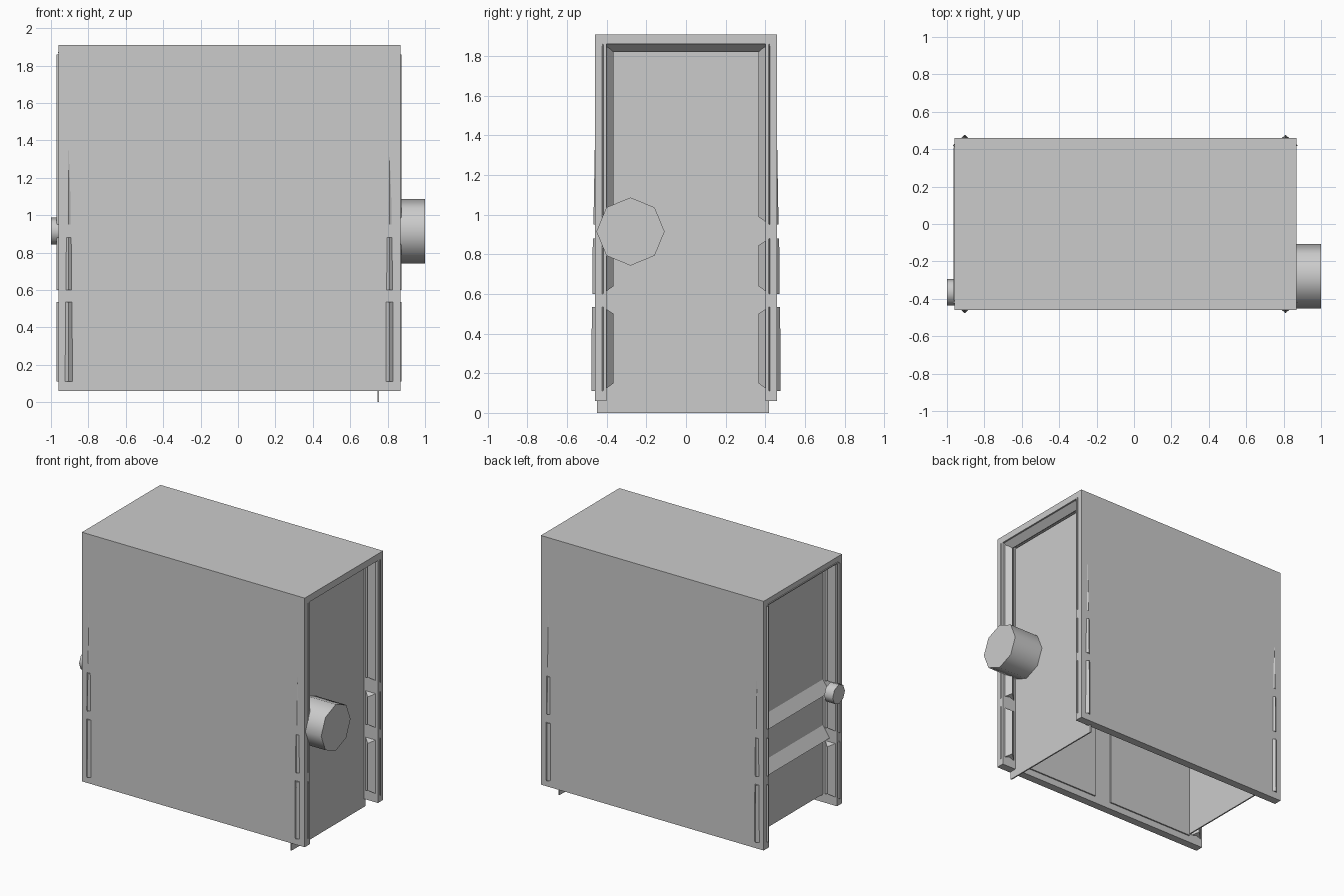
import bpy, bmesh, math

if "Cube" in bpy.data.objects:
    bpy.data.objects.remove(bpy.data.objects["Cube"])

CX = -0.045  # centre of the casing along x


def add_mesh(name, bm):
    bmesh.ops.recalc_face_normals(bm, faces=bm.faces)
    me = bpy.data.meshes.new(name)
    bm.to_mesh(me)
    bm.free()
    ob = bpy.data.objects.new(name, me)
    bpy.context.collection.objects.link(ob)
    return ob


def box(name, x, y, z):
    bm = bmesh.new()
    bmesh.ops.create_cube(bm, size=1)
    for v in bm.verts:
        v.co = [r[0] + (c + 0.5) * (r[1] - r[0]) for c, r in zip(v.co, (x, y, z))]
    return add_mesh(name, bm)


def loft(name, a, b):
    """Closed solid between two matching outlines."""
    bm = bmesh.new()
    va = [bm.verts.new(p) for p in a]
    vb = [bm.verts.new(p) for p in b]
    n = len(va)
    bm.faces.new(va)
    bm.faces.new(vb[::-1])
    for i in range(n):
        j = (i + 1) % n
        bm.faces.new((va[i], vb[i], vb[j], va[j]))
    return add_mesh(name, bm)


def knob(name, x0, x1, y, z, r):
    bpy.ops.mesh.primitive_cylinder_add(vertices=8, radius=r, depth=x1 - x0,
                                        location=((x0 + x1) / 2, y, z),
                                        rotation=(0, math.pi / 2, 0))
    ob = bpy.context.object
    ob.name = name
    bpy.ops.object.shade_smooth_by_angle(angle=math.radians(50))


# Casing: an upside-down U swept along x
U = [(-.46, .06), (-.46, 1.91), (.46, 1.91), (.46, .06),
     (.40, .06), (.40, 1.86), (-.40, 1.86), (-.40, .06)]
loft("casing", [(-.96, y, z) for y, z in U], [(.87, y, z) for y, z in U])

# Diamond mouldings: z range, outer tip at bottom and top
segments = [(.11, .535, .477, .475), (.60, .88, .473, .47), (.95, 1.86, .467, .451)]
for end, xc in (("left", -.905), ("right", .81)):
    for side in (-1, 1):
        for i, (z0, z1, o0, o1) in enumerate(segments):
            def ring(z, outer, dz):
                return [(xc, side * outer, z), (xc + .065, side * .42, z),
                        (xc, side * .365, z + dz), (xc - .065, side * .42, z)]
            loft(f"{end}_moulding_{'front' if side < 0 else 'back'}_{i + 1}",
                 ring(z0, o0, .04), ring(z1, o1, -.035))
    # head moulding under the top
    prof = [(xc, 1.90), (xc + .06, 1.87), (xc, 1.82), (xc - .06, 1.87)]
    loft(f"{end}_head_moulding", [(x, -.41, z) for x, z in prof],
         [(x, .41, z) for x, z in prof])

# End panels
box("right_door_panel", (.745, .755), (-.45, .42), (0, 1.85))
box("left_door_panel", (-.845, -.835), (-.41, .41), (.12, 1.85))

# Sloping cross rails on the left panel
for i, (top, tip, low) in enumerate([(.64, .55, .51), (.98, .89, .86)]):
    prof = [(-.84, top), (-.90, tip), (-.84, low)]
    loft(f"cross_rail_{i + 1}", [(x, -.40, z) for x, z in prof],
         [(x, .40, z) for x, z in prof])

# Inner lining panels with a central gap
for side in (-1, 1):
    for x in ((-.84, CX - .07), (CX + .07, .75)):
        box("lining_panel", x, sorted((side * .39, side * .402)), (.11, 1.84))

# Knobs
knob("right_knob", .75, 1.0, -.28, .915, .172)
knob("left_knob", -1.0, -.93, -.365, .915, .072)
